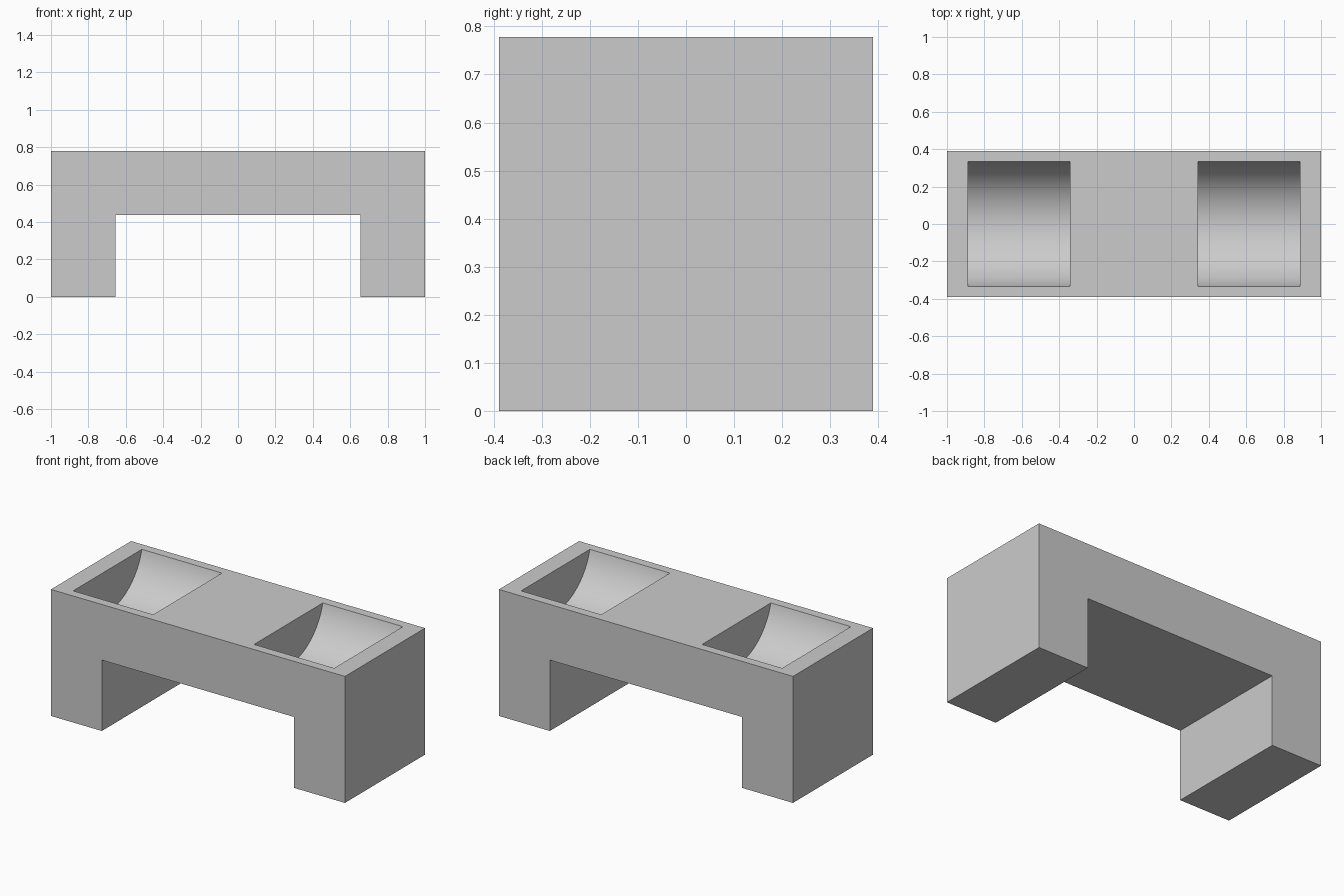
import bpy
import bmesh
from math import pi
from mathutils import Vector

cube = bpy.data.objects.get("Cube")
if cube:
    bpy.data.objects.remove(cube, do_unlink=True)

HALF_LENGTH, HALF_DEPTH, HEIGHT = 1.0, 0.389, 0.778
LEG_INNER, BEAM_BOTTOM = 0.654, 0.436
BASIN_INNER, BASIN_OUTER = 0.343, 0.888
BASIN_HALF_WIDTH, BASIN_DEPTH = 0.334, 0.26

grey = bpy.data.materials.new("plain grey")
grey.use_nodes = True
colour = (0.6, 0.6, 0.6, 1)
grey.diffuse_color = colour
grey.node_tree.nodes["Principled BSDF"].inputs["Base Color"].default_value = colour

# Bridge-shaped body: one profile extruded from front to back
half = [(LEG_INNER, BEAM_BOTTOM), (LEG_INNER, 0), (HALF_LENGTH, 0), (HALF_LENGTH, HEIGHT)]
profile = half + [(-x, z) for x, z in reversed(half)]
bm = bmesh.new()
front = bm.faces.new([bm.verts.new((x, -HALF_DEPTH, z)) for x, z in profile])
extruded = bmesh.ops.extrude_face_region(bm, geom=[front], use_keep_orig=True)
back = [v for v in extruded["geom"] if isinstance(v, bmesh.types.BMVert)]
bmesh.ops.translate(bm, verts=back, vec=Vector((0, 2 * HALF_DEPTH, 0)))
bmesh.ops.recalc_face_normals(bm, faces=bm.faces)
mesh = bpy.data.meshes.new("bench_body")
bm.to_mesh(mesh)
bm.free()
mesh.materials.append(grey)
body = bpy.data.objects.new("bench_body", mesh)
bpy.context.collection.objects.link(body)

# Two rounded basins sunk in the top
radius = (BASIN_HALF_WIDTH ** 2 + BASIN_DEPTH ** 2) / (2 * BASIN_DEPTH)
cutters = []
for name, side in (("left", 1), ("right", -1)):
    bpy.ops.mesh.primitive_cylinder_add(
        vertices=128, radius=radius, depth=BASIN_OUTER - BASIN_INNER,
        location=(side * (BASIN_INNER + BASIN_OUTER) / 2, 0, HEIGHT - BASIN_DEPTH + radius),
        rotation=(0, pi / 2, 0))
    cutter = bpy.context.object
    cutter.name = name + "_basin_cutter"
    cutter.data.materials.append(grey)
    cutter.hide_render = True
    cutters.append(cutter)
    cut = body.modifiers.new(name + "_basin", "BOOLEAN")
    cut.operation = "DIFFERENCE"
    cut.solver = "EXACT"
    cut.object = cutter

# Apply the cuts and smooth the curved floors
bpy.ops.object.select_all(action="DESELECT")
body.select_set(True)
bpy.context.view_layer.objects.active = body
for modifier in list(body.modifiers):
    bpy.ops.object.modifier_apply(modifier=modifier.name)
for cutter in cutters:
    bpy.data.objects.remove(cutter, do_unlink=True)
bpy.ops.object.shade_smooth_by_angle(angle=pi / 6)
